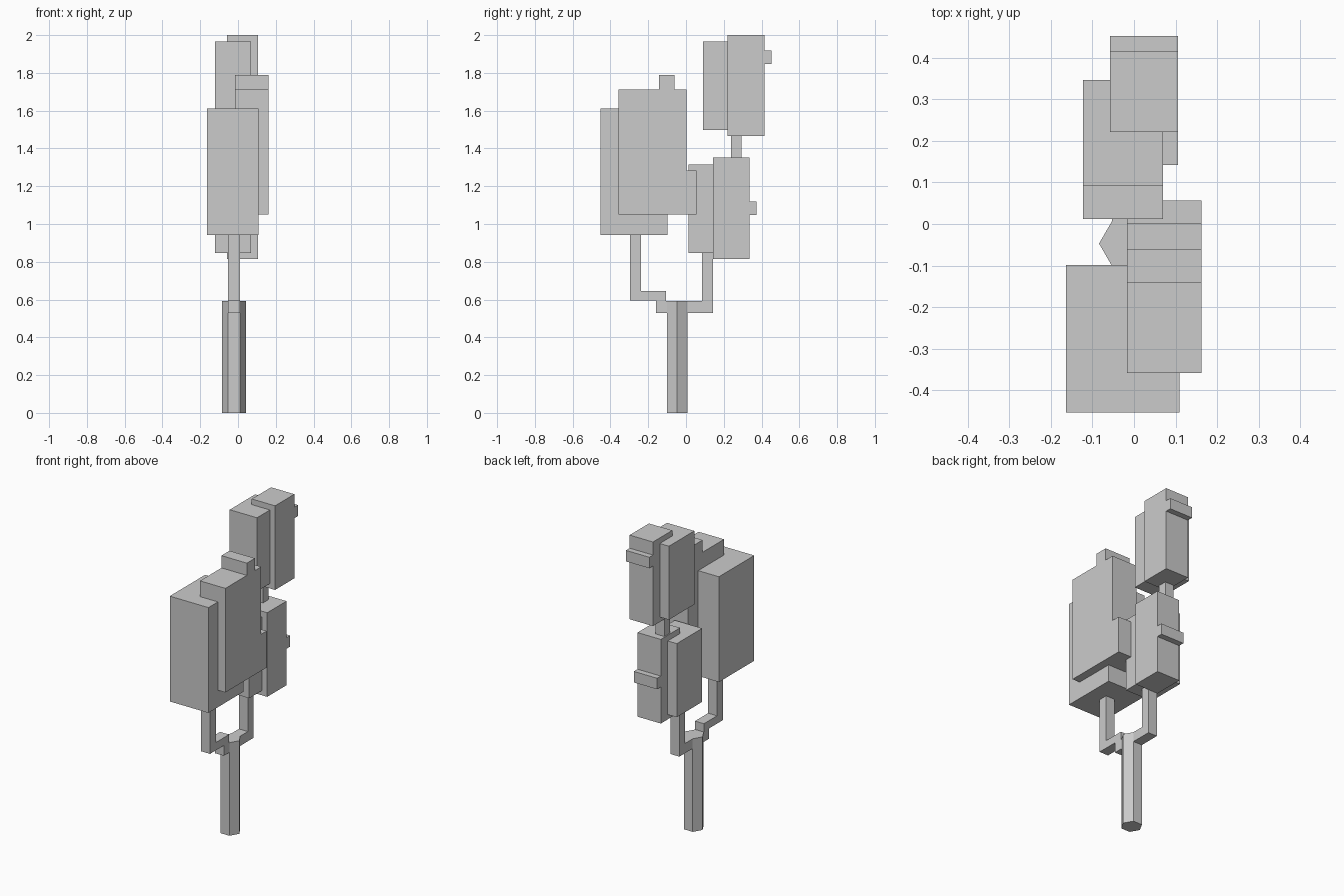
import bpy, bmesh
from math import cos, sin, pi

if "Cube" in bpy.data.objects:
    bpy.data.objects.remove(bpy.data.objects["Cube"])


def extrude(name, points, vector):
    """Solid made by sweeping a flat outline along a vector."""
    bm = bmesh.new()
    face = bm.faces.new([bm.verts.new(p) for p in points])
    swept = bmesh.ops.extrude_face_region(bm, geom=[face])["geom"]
    bmesh.ops.translate(bm, vec=vector,
                        verts=[v for v in swept if isinstance(v, bmesh.types.BMVert)])
    bmesh.ops.recalc_face_normals(bm, faces=bm.faces[:])
    mesh = bpy.data.meshes.new(name)
    bm.to_mesh(mesh)
    bm.free()
    obj = bpy.data.objects.new(name, mesh)
    bpy.context.collection.objects.link(obj)
    return obj


def side_profile(name, x0, x1, yz):
    """Outline drawn in the y-z plane, extruded across x."""
    return extrude(name, [(x0, y, z) for y, z in yz], (x1 - x0, 0, 0))


def block(name, x0, x1, y0, y1, z0, z1):
    return side_profile(name, x0, x1, [(y0, z0), (y1, z0), (y1, z1), (y0, z1)])


# Hexagonal trunk
CX, CY, R = -0.021, -0.047, 0.063
extrude("trunk", [(CX + R * cos(i * pi / 3), CY + R * sin(i * pi / 3), 0)
                  for i in range(6)], (0, 0, 0.592))

# Branches, as wide as one trunk side and growing from its flat faces
BX0, BX1 = CX - R / 2, CX + R / 2
FLAT = R * sin(pi / 3)
side_profile("front_branch", BX0, BX1, [
    (CY - FLAT, 0.53), (CY - FLAT, 0.592), (-0.105, 0.592), (-0.105, 0.645),
    (-0.237, 0.645), (-0.237, 0.942), (-0.296, 0.942), (-0.296, 0.595),
    (-0.158, 0.595), (-0.158, 0.53)])
side_profile("back_branch", BX0, BX1, [
    (CY + FLAT, 0.53), (0.142, 0.53), (0.142, 0.848), (0.084, 0.848),
    (0.084, 0.592), (CY + FLAT, 0.592)])
block("upper_branch", BX0, BX1, 0.237, 0.293, 1.352, 1.467)

# Large front foliage: a plain block and a stepped block beside it
block("front_foliage", -0.163, 0.109, -0.453, -0.098, 0.942, 1.612)
side_profile("front_foliage_stepped", -0.017, 0.162, [
    (-0.358, 1.05), (0.056, 1.05), (0.056, 1.283), (0.002, 1.283),
    (0.002, 1.712), (-0.061, 1.712), (-0.061, 1.79), (-0.142, 1.79),
    (-0.142, 1.712), (-0.358, 1.712)])

# Two back foliage clusters: an offset block and a ribbed block each
for level, y, z, rib in (("lower", 0, 0, 1.048), ("upper", 0.079, 0.65, 1.848)):
    block(level + "_back_foliage", -0.122, 0.07,
          0.012 + y, 0.267 + y, 0.847 + z, 1.315 + z)
    y0, y1, y2 = 0.142 + y, 0.336 + y, 0.373 + y
    z0, z1 = 0.816 + z, 1.351 + z
    side_profile(level + "_back_foliage_ribbed", -0.058, 0.106, [
        (y0, z0), (y1, z0), (y1, rib), (y2, rib), (y2, rib + 0.07),
        (y1, rib + 0.07), (y1, z1), (y0, z1)])
